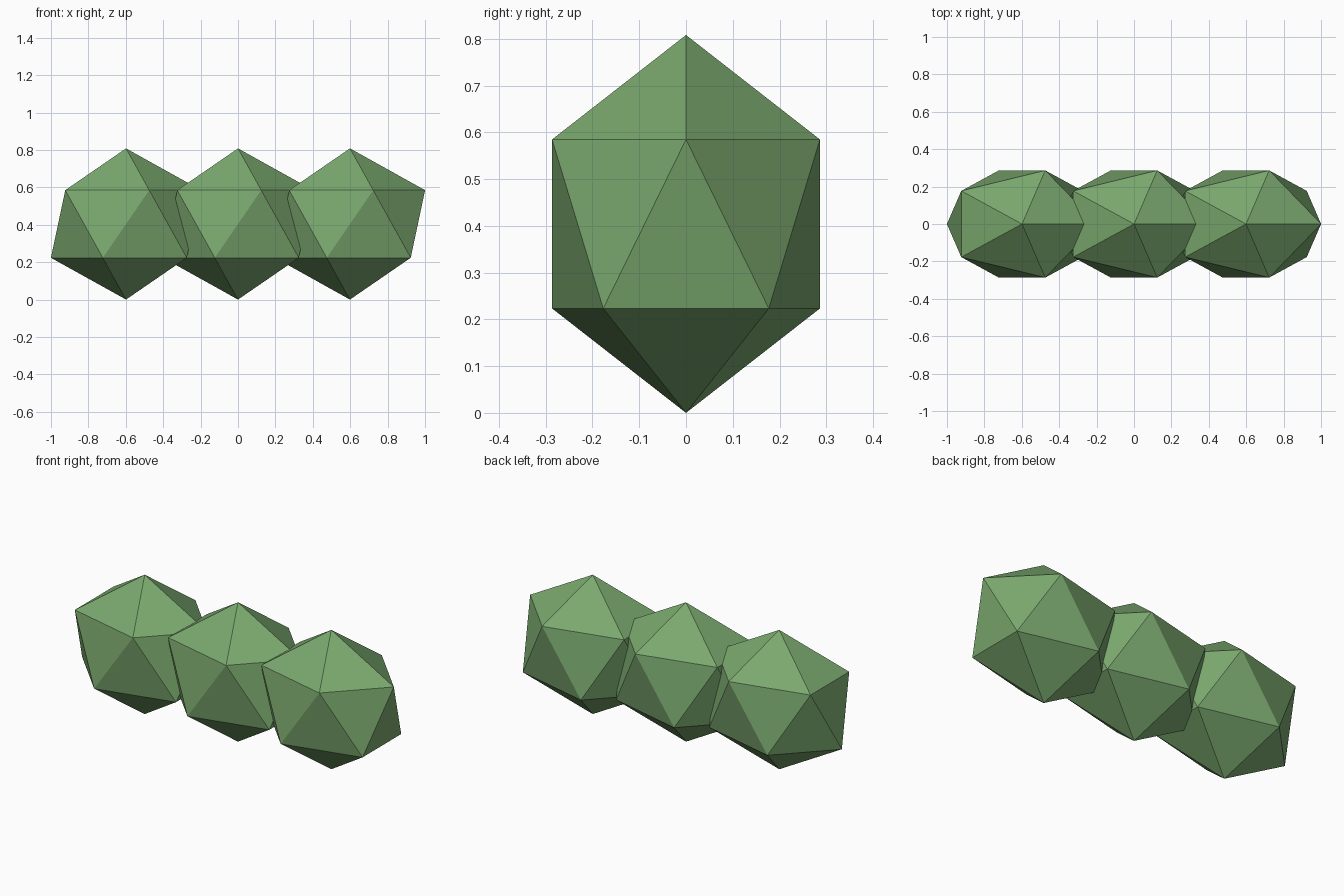
import bpy

default = bpy.data.objects.get("Cube")
if default:
    bpy.data.objects.remove(default, do_unlink=True)

# Leaf green material
green = bpy.data.materials.new("leaf_green")
green.use_nodes = True
color = (0.195, 0.392, 0.156, 1)
green.diffuse_color = color
green.node_tree.nodes["Principled BSDF"].inputs["Base Color"].default_value = color

RADIUS = 0.449
SPACING = RADIUS * 4 / 3
SQUASH = (1, 0.75, 0.9)


def bush(name, x):
    """Flat-shaded, slightly squashed icosahedron resting on the ground."""
    bpy.ops.mesh.primitive_ico_sphere_add(subdivisions=1, radius=RADIUS)
    obj = bpy.context.object
    obj.name = obj.data.name = name
    obj.scale = SQUASH
    obj.location = (x, 0, RADIUS * SQUASH[2])
    bpy.ops.object.transform_apply(location=False, rotation=False, scale=True)
    bpy.ops.object.shade_flat()
    obj.data.materials.append(green)


# Row of three overlapping bushes forming the hedge
for name, side in (("right_bush", -1), ("middle_bush", 0), ("left_bush", 1)):
    bush(name, side * SPACING)
